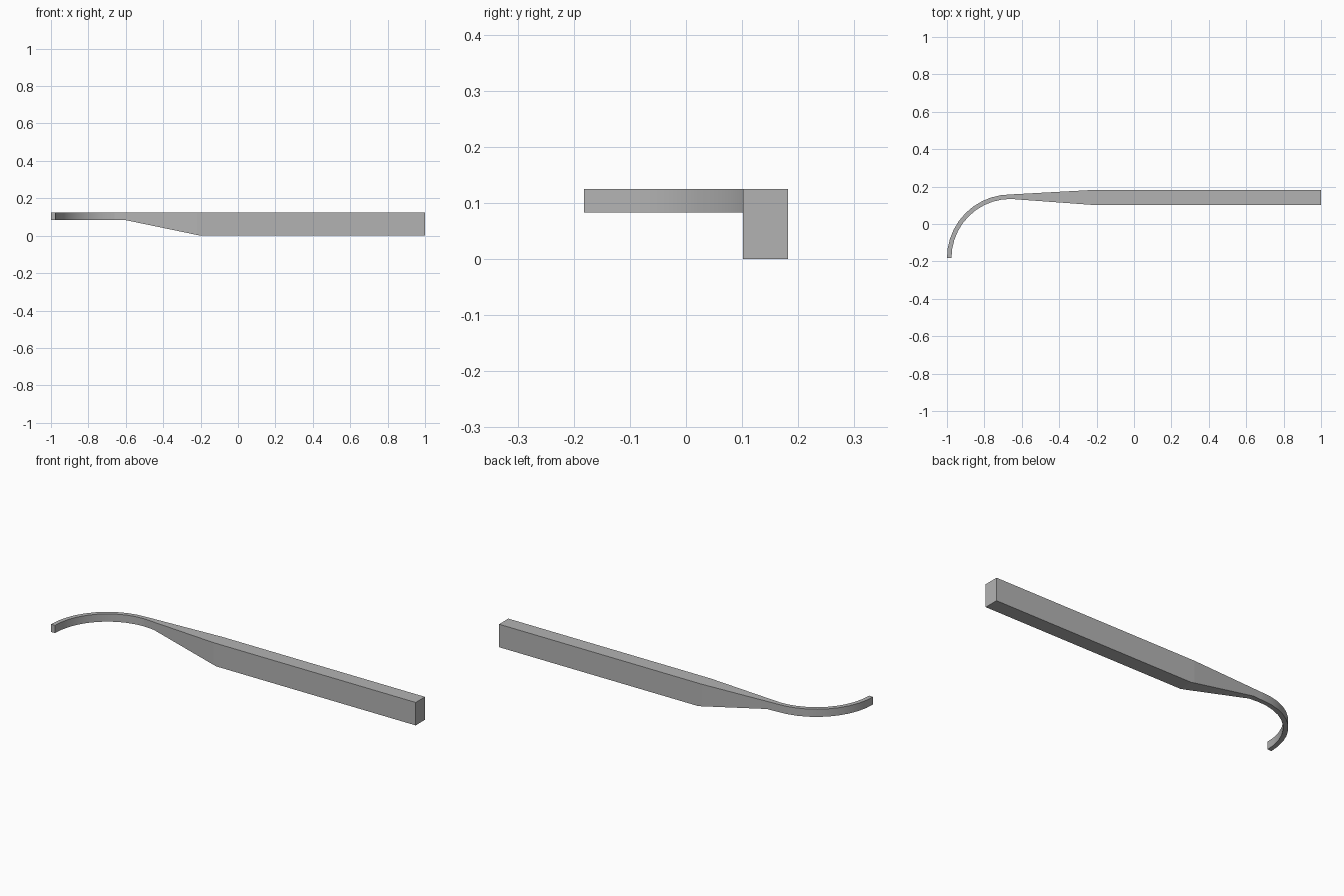
import bpy
import bmesh
import math

cube = bpy.data.objects.get("Cube")
if cube:
    bpy.data.objects.remove(cube, do_unlink=True)

TOP = 0.125          # flat top of the whole bar
STRIP_BOTTOM = 0.083  # underside of the thin hook
ARC_X, ARC_Y = -0.66, -0.182
R_IN, R_OUT = 0.316, 0.34
ARC_STEPS = 10


def lerp(a, b, t):
    return a + (b - a) * max(0.0, min(1.0, t))


def straight_section(x):
    """Front point, back point and bottom height of the handle at x."""
    t = (-0.22 - x) / (-0.22 - ARC_X)
    front = lerp(0.102, ARC_Y + R_IN, t)
    back = lerp(0.182, ARC_Y + R_OUT, t)
    bottom = lerp(0.0, STRIP_BOTTOM, (-0.2 - x) / 0.4)
    return (x, front), (x, back), bottom


def arc_section(i):
    """Inner point, outer point and bottom height along the quarter-circle hook."""
    a = math.pi / 2 * (1 + i / ARC_STEPS)
    c, s = math.cos(a), math.sin(a)
    return ((ARC_X + R_IN * c, ARC_Y + R_IN * s),
            (ARC_X + R_OUT * c, ARC_Y + R_OUT * s), STRIP_BOTTOM)


# Rectangular sections: square handle, taper, then curved hook
sections = [straight_section(x) for x in (1.0, -0.2, -0.22, -0.6)]
handle_count = len(sections)
sections += [arc_section(i) for i in range(ARC_STEPS + 1)]

bm = bmesh.new()
rings = []
for front, back, bottom in sections:
    rings.append([bm.verts.new((*p, z)) for p, z in
                  ((front, bottom), (back, bottom), (back, TOP), (front, TOP))])

# Skin between neighbouring sections; only the hook is smooth
for k, (a, b) in enumerate(zip(rings, rings[1:])):
    for j in range(4):
        n = (j + 1) % 4
        face = bm.faces.new((a[j], a[n], b[n], b[j]))
        face.smooth = k >= handle_count
bm.faces.new(rings[0])
bm.faces.new(rings[-1])
bmesh.ops.recalc_face_normals(bm, faces=bm.faces)

# Keep the long corners crisp
for edge in bm.edges:
    edge.smooth = edge.calc_face_angle(0) < math.radians(30)

mesh = bpy.data.meshes.new("hooked_handle")
bm.to_mesh(mesh)
bm.free()
tool = bpy.data.objects.new("hooked_handle", mesh)
bpy.context.collection.objects.link(tool)

# Plain grey
grey = bpy.data.materials.new("plain_grey")
grey.use_nodes = True
colour = (0.45, 0.45, 0.45, 1.0)
grey.diffuse_color = colour
grey.node_tree.nodes["Principled BSDF"].inputs["Base Color"].default_value = colour
mesh.materials.append(grey)
